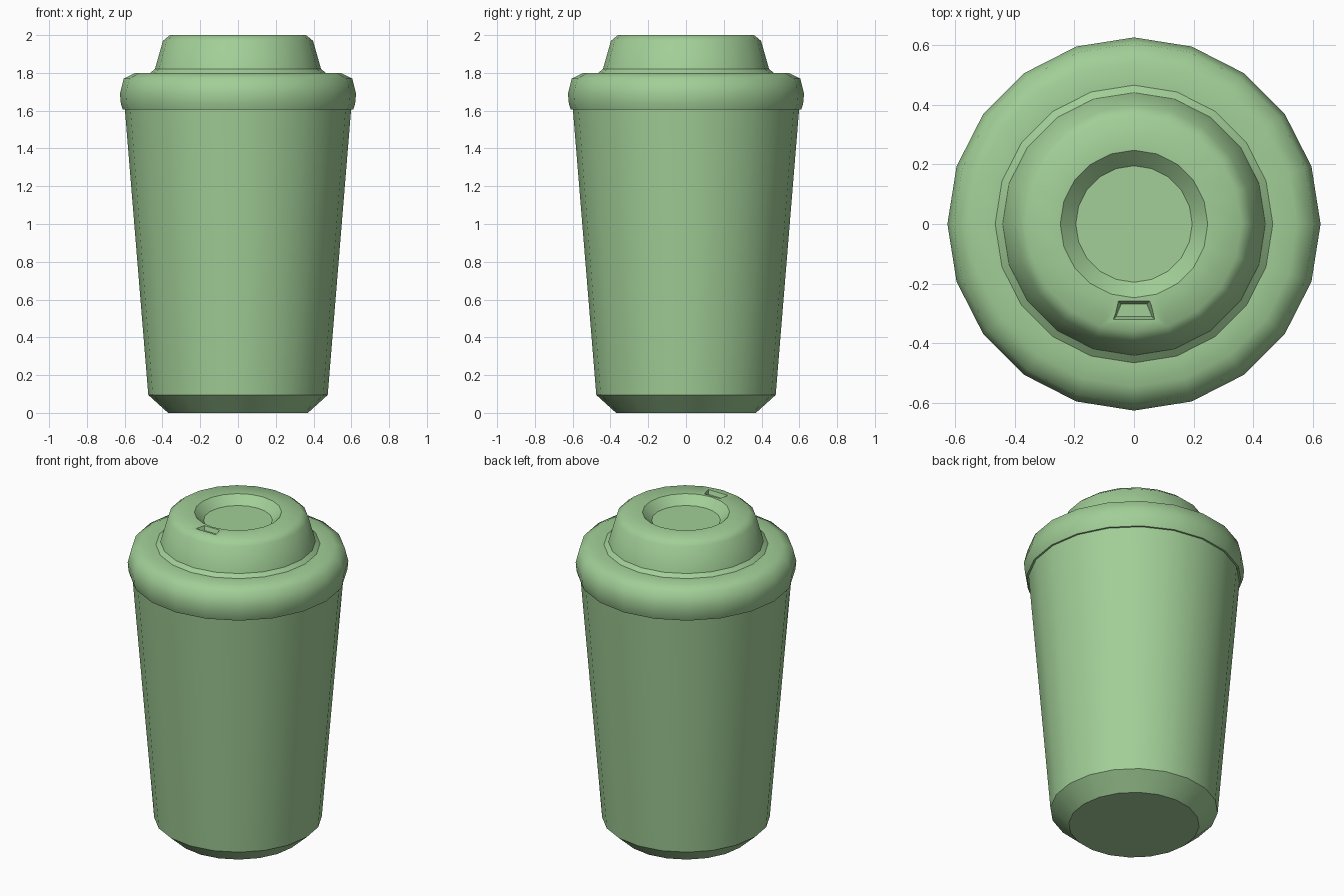
import bpy, bmesh, math

cube = bpy.data.objects.get("Cube")
if cube:
    bpy.data.objects.remove(cube, do_unlink=True)

SIDES = 20

green = bpy.data.materials.new("soft_green")
green.use_nodes = True
colour = (0.36, 0.62, 0.31, 1)
green.diffuse_color = colour
shader = next(n for n in green.node_tree.nodes if n.type == 'BSDF_PRINCIPLED')
shader.inputs["Base Color"].default_value = colour


def add_object(name, bm):
    bmesh.ops.recalc_face_normals(bm, faces=bm.faces)
    mesh = bpy.data.meshes.new(name)
    bm.to_mesh(mesh)
    bm.free()
    mesh.materials.append(green)
    obj = bpy.data.objects.new(name, mesh)
    bpy.context.collection.objects.link(obj)
    return obj


def loft(name, rings):
    """Bridge equal rings of points and cap both ends."""
    bm = bmesh.new()
    rows = [[bm.verts.new(p) for p in ring] for ring in rings]
    n = len(rows[0])
    for low, high in zip(rows, rows[1:]):
        for i in range(n):
            j = (i + 1) % n
            bm.faces.new((low[i], low[j], high[j], high[i]))
    bm.faces.new(rows[0][::-1])
    bm.faces.new(rows[-1])
    return add_object(name, bm)


def turned(name, profile):
    steps = [2 * math.pi * i / SIDES for i in range(SIDES)]
    return loft(name, [[(r * math.cos(a), r * math.sin(a), z) for a in steps]
                       for r, z in profile])


def smooth(obj):
    bpy.ops.object.select_all(action='DESELECT')
    obj.select_set(True)
    bpy.context.view_layer.objects.active = obj
    bpy.ops.object.shade_smooth_by_angle(angle=math.radians(30))


# Tapered cup with a chamfered foot
cup = turned("cup_body", [(0.37, 0), (0.475, 0.095), (0.6, 1.62)])
smooth(cup)

# Lid: rounded rim, step, raised dome and sunken centre
lid = turned("lid", [
    (0.59, 1.605), (0.61, 1.605), (0.62, 1.635), (0.625, 1.69),
    (0.605, 1.77), (0.545, 1.8), (0.465, 1.8), (0.44, 1.82),
    (0.397, 1.97), (0.36, 2), (0.247, 2), (0.195, 1.95)])

# Sipping hole cut in the front of the dome
def trapezoid(grow, z):
    back, front = -0.268 + grow, -0.31 - grow
    return [(-0.06 - grow, front, z), (0.06 + grow, front, z),
            (0.043 + grow, back, z), (-0.043 - grow, back, z)]

cutter = loft("sip_hole_cutter", [trapezoid(0, 1.975), trapezoid(0.015, 2.015)])
cutter.hide_render = True
cutter.hide_set(True)
cut = lid.modifiers.new("sip_hole", 'BOOLEAN')
cut.operation = 'DIFFERENCE'
cut.solver = 'EXACT'
cut.object = cutter
bpy.ops.object.select_all(action='DESELECT')
lid.select_set(True)
bpy.context.view_layer.objects.active = lid
bpy.ops.object.modifier_apply(modifier=cut.name)
bpy.data.objects.remove(cutter, do_unlink=True)
smooth(lid)

# Keep the rounded rim and dome shoulder soft
for edge in lid.data.edges:
    ends = [lid.data.vertices[i].co for i in edge.vertices]
    if all((c.xy.length > 0.5 and c.z > 1.62) or
           (c.xy.length > 0.34 and c.z > 1.9) for c in ends):
        edge.use_edge_sharp = False
